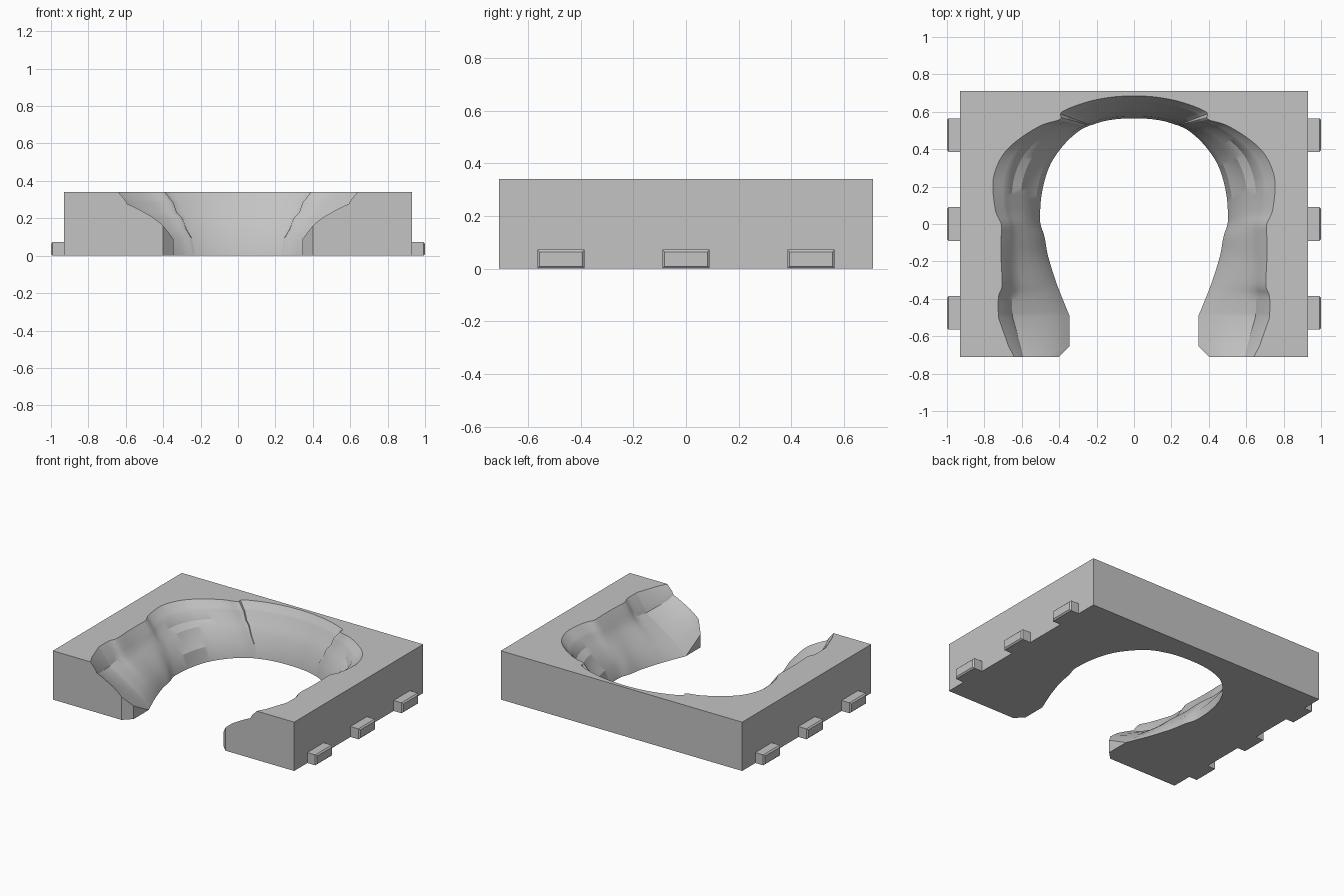
import bpy, bmesh
from mathutils import Vector

if "Cube" in bpy.data.objects:
    bpy.data.objects.remove(bpy.data.objects["Cube"])

W, D, H = 0.93, 0.71, 0.34

grey = bpy.data.materials.new("plain grey")
grey.use_nodes = True
colour = (0.55, 0.55, 0.55, 1)
grey.diffuse_color = colour
grey.node_tree.nodes["Principled BSDF"].inputs["Base Color"].default_value = colour


def finish(name, bm):
    """Turn a bmesh into a grey object with smooth curves and sharp corners."""
    bmesh.ops.recalc_face_normals(bm, faces=bm.faces)
    mesh = bpy.data.meshes.new(name)
    bm.to_mesh(mesh)
    bm.free()
    mesh.materials.append(grey)
    obj = bpy.data.objects.new(name, mesh)
    bpy.context.collection.objects.link(obj)
    bpy.ops.object.select_all(action='DESELECT')
    obj.select_set(True)
    bpy.context.view_layer.objects.active = obj
    bpy.ops.object.shade_smooth_by_angle(angle=0.5)
    return obj


# Half of the arch: inner floor edge x, y and outer rim x, y, from arm tip to back
half = [
    (.40, -D, .64, -D), (.345, -.655, .67, -.655), (.345, -.49, .725, -.5),
    (.39, -.38, .725, -.39), (.42, -.3, .705, -.33), (.46, -.17, .71, -.2),
    (.478, -.07, .71, -.07), (.5, 0, .71, 0), (.502, .06, .74, .07),
    (.495, .15, .755, .2), (.47, .26, .74, .29), (.43, .35, .69, .385),
    (.36, .44, .6, .465), (.29, .5, .49, .53), (.24, .525, .395, .56),
    (.225, .53, .385, .6), (.16, .55, .26, .65), (.08, .562, .13, .677),
    (0, .565, 0, .685),
]
# Height of the upright face at the arm tips
tip = {0: .16, 1: .09}
half = [Vector((*s, tip.get(i, 0))) for i, s in enumerate(half)]
mirrored = [Vector((-s[0], s[1], -s[2], s[3], s[4])) for s in reversed(half[:-1])]
stations = half + mirrored


def smooth_path(p, steps=4):
    """Straight chamfers at both ends, a smooth curve between them."""
    n, out = len(p), []
    for i in range(n - 1):
        if i < 2 or i > n - 4:
            out.append(p[i])
            continue
        a, b, c, d = p[max(i - 1, 2)], p[i], p[i + 1], p[min(i + 2, n - 3)]
        for k in range(steps):
            t = k / steps
            out.append(b + (c - a) * (t / 2)
                       + (a * 2 - b * 5 + c * 4 - d) * (t * t / 2)
                       + (b * 3 - a - c * 3 + d) * (t ** 3 / 2))
    return out + [p[-1]]


# Wall sections as (distance outward, height): open bowl at front, ridged at back
bowl = [(0, 0), (.1, .12), (.25, .27), (.45, .42), (.65, .56), (.8, .65), (.85, .77), (1, 1)]
ridged = [(0, 0), (.1, .28), (.28, .42), (.42, .6), (.6, .68), (.72, .84), (.8, .88), (1, 1)]


def section(s):
    xi, yi, xo, yo, base = s
    inner, outer = Vector((xi, yi)), Vector((xo, yo))
    w = min(1, max(0, (yo + .5) / .7))
    points = [(xi, yi, 0)]
    for a, b in zip(bowl, ridged):
        t, f = Vector(a).lerp(Vector(b), w)
        p = inner.lerp(outer, t)
        points.append((p.x, p.y, base + (H - base) * f))
    return points


# Block with the arch-shaped cavity
bm = bmesh.new()
rows = [[bm.verts.new(p) for p in section(s)] for s in smooth_path(stations)]
for r, q in zip(rows, rows[1:]):
    for k in range(len(r) - 1):
        bm.faces.new((r[k], r[k + 1], q[k + 1], q[k]))

corners = [(-W, -D), (-W, D), (W, D), (W, -D)]
top = [bm.verts.new((x, y, H)) for x, y in corners]
bottom = [bm.verts.new((x, y, 0)) for x, y in corners]
bm.faces.new([r[-1] for r in rows] + top)
bm.faces.new([r[0] for r in rows] + bottom)
for k in range(3):
    bm.faces.new((top[k], top[k + 1], bottom[k + 1], bottom[k]))
bm.faces.new(rows[0] + [top[3], bottom[3]])
bm.faces.new(rows[-1] + [top[0], bottom[0]])
bmesh.ops.remove_doubles(bm, verts=bm.verts, dist=1e-5)
finish("arch_block", bm)


# Small bevelled tabs along both sides
def tab(side, label, y):
    x0, x1, w, h = W - .01, 1, .09, .073
    bm = bmesh.new()
    bmesh.ops.create_cube(bm, size=1)
    for v in bm.verts:
        v.co = (side * (x1 if v.co.x * side > 0 else x0),
                y + (w if v.co.y > 0 else -w),
                h if v.co.z > 0 else 0)
    rim = [e for e in bm.edges if all(abs(v.co.x) > W for v in e.verts)]
    bmesh.ops.bevel(bm, geom=rim, offset=.009, segments=1, affect='EDGES')
    finish(label, bm)


for side, word in ((1, "left"), (-1, "right")):
    for y, place in ((-.475, "front"), (0, "middle"), (.475, "back")):
        tab(side, f"{word}_{place}_tab", y)
